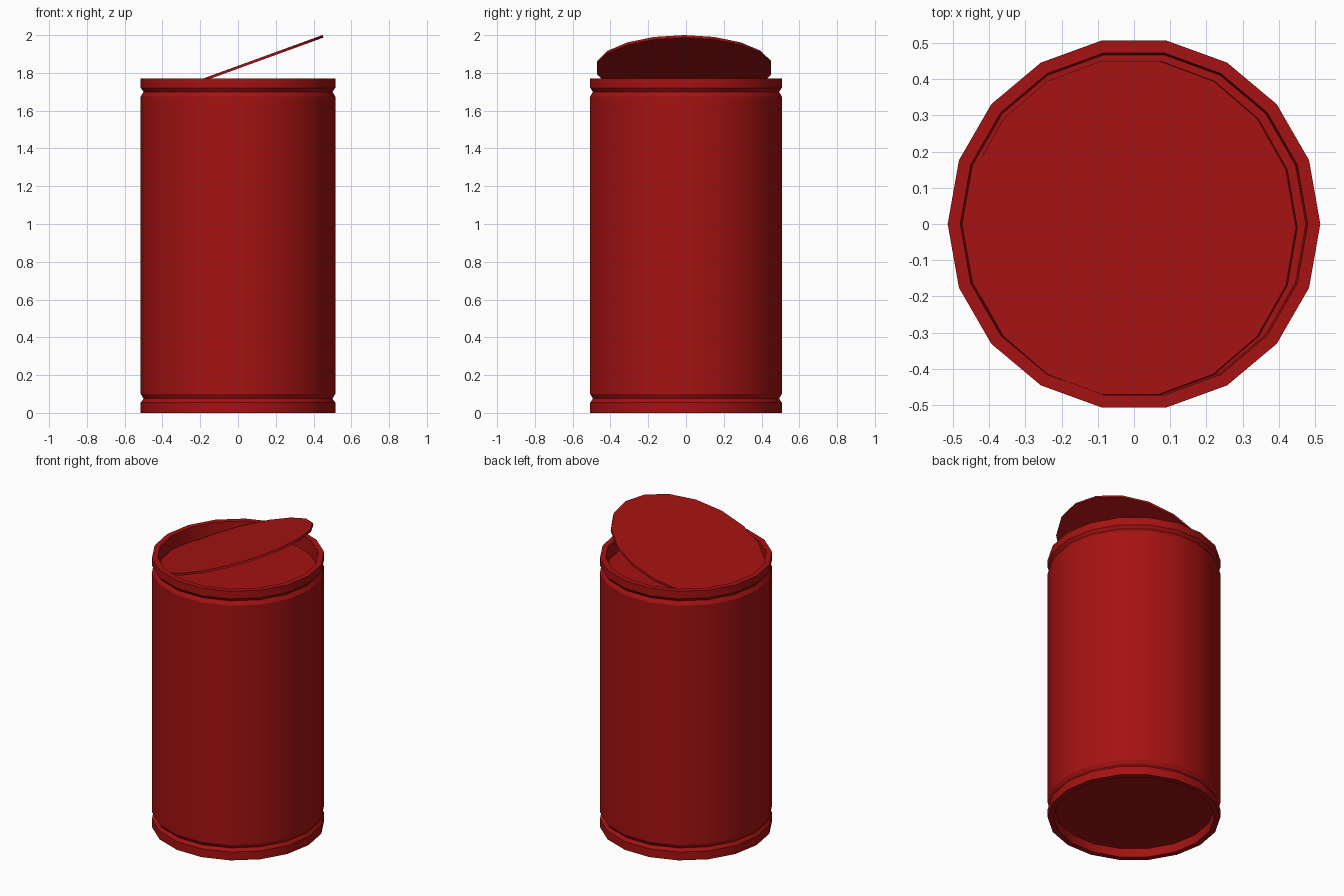
import bpy, bmesh
from math import cos, sin, pi, radians, tan

if "Cube" in bpy.data.objects:
    bpy.data.objects.remove(bpy.data.objects["Cube"])

SIDES = 18
red = bpy.data.materials.new("dark_red_paint")
red.diffuse_color = (0.38, 0.006, 0.006, 1)
red.use_nodes = True
red.node_tree.nodes["Principled BSDF"].inputs["Base Color"].default_value = red.diffuse_color


def lathe(name, profile):
    """Revolve an (r, z) profile around z; r = 0 at an end closes with a cap."""
    bm = bmesh.new()
    rings = [[bm.verts.new((r * cos(2 * pi * i / SIDES), r * sin(2 * pi * i / SIDES), z))
              for i in range(SIDES)] for r, z in profile]
    for a, b in zip(rings, rings[1:]):
        for i in range(SIDES):
            j = (i + 1) % SIDES
            bm.faces.new((a[i], a[j], b[j], b[i]))
    bm.faces.new(rings[0][::-1])
    bm.faces.new(rings[-1])
    bmesh.ops.recalc_face_normals(bm, faces=bm.faces)
    mesh = bpy.data.meshes.new(name)
    bm.to_mesh(mesh)
    bm.free()
    ob = bpy.data.objects.new(name, mesh)
    bpy.context.collection.objects.link(ob)
    mesh.materials.append(red)
    bpy.context.view_layer.objects.active = ob
    ob.select_set(True)
    bpy.ops.object.shade_smooth_by_angle(angle=radians(30))
    ob.select_set(False)
    return ob


# Drum body: recessed base, grooved bands at both ends, recessed top
lathe("drum_body", [
    (0.475, 0.055), (0.48, 0.0), (0.515, 0.0), (0.515, 0.055),
    (0.50, 0.075), (0.515, 0.10),
    (0.515, 1.675), (0.50, 1.70), (0.515, 1.72),
    (0.515, 1.77), (0.48, 1.77), (0.475, 1.68)])

# Loose lid: thin disc tilted up towards +x
lid = lathe("tilted_lid", [(0.48, -0.007), (0.48, 0.007)])
lid.scale = (1.015, 0.975, 1)
lid.rotation_euler = (0, -radians(20), 0)
lid.location = (-0.008, -0.01, 1.827)
